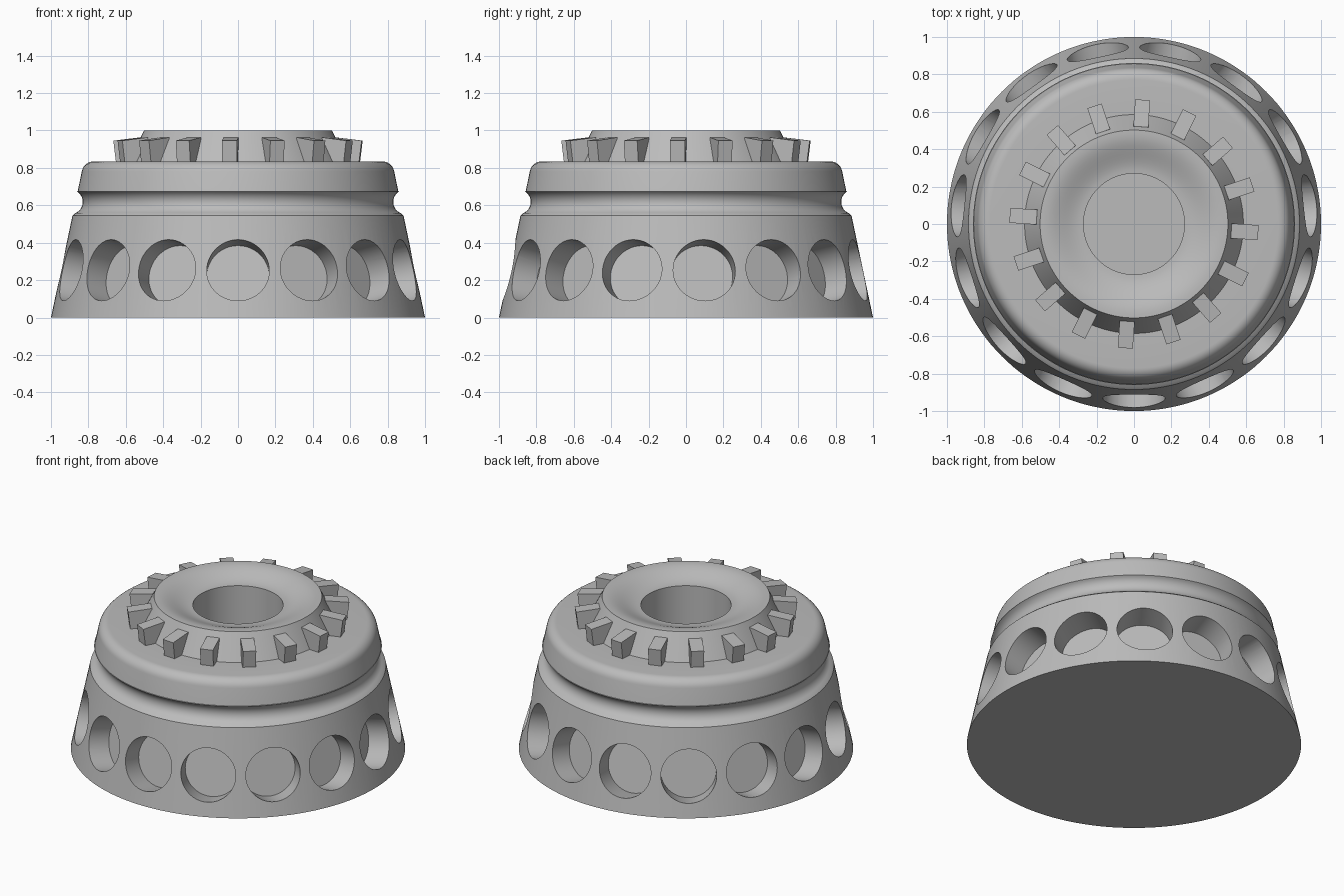
import bpy, bmesh, math
from mathutils import Matrix, Vector

cube = bpy.data.objects.get("Cube")
if cube:
    bpy.data.objects.remove(cube, do_unlink=True)

grey = bpy.data.materials.new("plain grey")
grey.use_nodes = True
colour = (0.5, 0.5, 0.5, 1)
grey.diffuse_color = colour
grey.node_tree.nodes["Principled BSDF"].inputs["Base Color"].default_value = colour


def make_object(name, bm):
    bmesh.ops.recalc_face_normals(bm, faces=bm.faces)
    mesh = bpy.data.meshes.new(name)
    bm.to_mesh(mesh)
    bm.free()
    mesh.materials.append(grey)
    obj = bpy.data.objects.new(name, mesh)
    bpy.context.collection.objects.link(obj)
    return obj


def lathe(name, profile, steps=144):
    bm = bmesh.new()
    verts = [bm.verts.new((r, 0, z)) for r, z in profile]
    edges = [bm.edges.new(pair) for pair in zip(verts, verts[1:])]
    bmesh.ops.spin(bm, geom=verts + edges, cent=(0, 0, 0), axis=(0, 0, 1),
                   angle=math.tau, steps=steps, use_duplicate=False)
    bmesh.ops.remove_doubles(bm, verts=bm.verts, dist=1e-4)
    return make_object(name, bm)


def arc(cx, cz, rx, rz, start, end, n=8):
    angles = [math.radians(start + (end - start) * i / n) for i in range(n + 1)]
    return [(cx + rx * math.cos(a), cz + rz * math.sin(a)) for a in angles]


# Body: sloping skirt, groove, rounded shoulder, raised dished collar and bore
BASE_TOP, SLOPE = 0.545, 0.211
profile = [(0, 0), (1, 0), (1 - SLOPE * BASE_TOP, BASE_TOP)]
profile += arc(0.895, 0.618, 0.065, 0.065, 248, 122, 12)
profile += [(0.857, 0.675)]
profile += arc(0.771, 0.77, 0.065, 0.065, 10, 90)
profile += [(0.585, 0.835), (0.502, 1.0), (0.485, 1.0)]
profile += [(0.485 - 0.215 * t, 0.972 + 0.028 * math.cos(math.pi * t))
            for t in (i / 10 for i in range(1, 11))]
profile += [(0.27, 0.5), (0, 0.5)]
body = lathe("body", profile)

# Round pockets cut square to the sloping skirt
HOLES, RADIUS, DEPTH, HEIGHT = 15, 0.167, 0.155, 0.253
bm = bmesh.new()
tilt = math.atan(SLOPE)
for i in range(HOLES):
    a = math.radians(-90) + math.tau * i / HOLES
    out = Vector((math.cos(a) * math.cos(tilt), math.sin(a) * math.cos(tilt), math.sin(tilt)))
    r = 1 - SLOPE * HEIGHT
    centre = Vector((math.cos(a) * r, math.sin(a) * r, HEIGHT)) + out * (0.1 - DEPTH) / 2
    turn = out.to_track_quat('Z', 'Y').to_matrix().to_4x4()
    bmesh.ops.create_cone(bm, cap_ends=True, segments=48, radius1=RADIUS, radius2=RADIUS,
                          depth=DEPTH + 0.1, matrix=Matrix.Translation(centre) @ turn)
cutter = make_object("pocket_cutter", bm)
cutter.hide_render = True

cut = body.modifiers.new("pockets", 'BOOLEAN')
cut.operation, cut.solver, cut.object = 'DIFFERENCE', 'EXACT', cutter
graph = bpy.context.evaluated_depsgraph_get()
body.data = bpy.data.meshes.new_from_object(body.evaluated_get(graph))
body.modifiers.clear()
bpy.data.objects.remove(cutter, do_unlink=True)

bpy.ops.object.select_all(action='DESELECT')
body.select_set(True)
bpy.context.view_layer.objects.active = body
bpy.ops.object.shade_smooth_by_angle(angle=math.radians(25))

# Ring of tilted block teeth around the collar
TEETH = 16
bm = bmesh.new()
for i in range(TEETH):
    a = math.radians(-4) + math.tau * i / TEETH
    matrix = (Matrix.Rotation(a, 4, 'Z') @ Matrix.Translation((0.585, 0, 0.885))
              @ Matrix.Rotation(math.radians(7), 4, 'Y')
              @ Matrix.Diagonal((0.145, 0.08, 0.14, 1)))
    bmesh.ops.create_cube(bm, size=1, matrix=matrix)
make_object("collar_teeth", bm)
